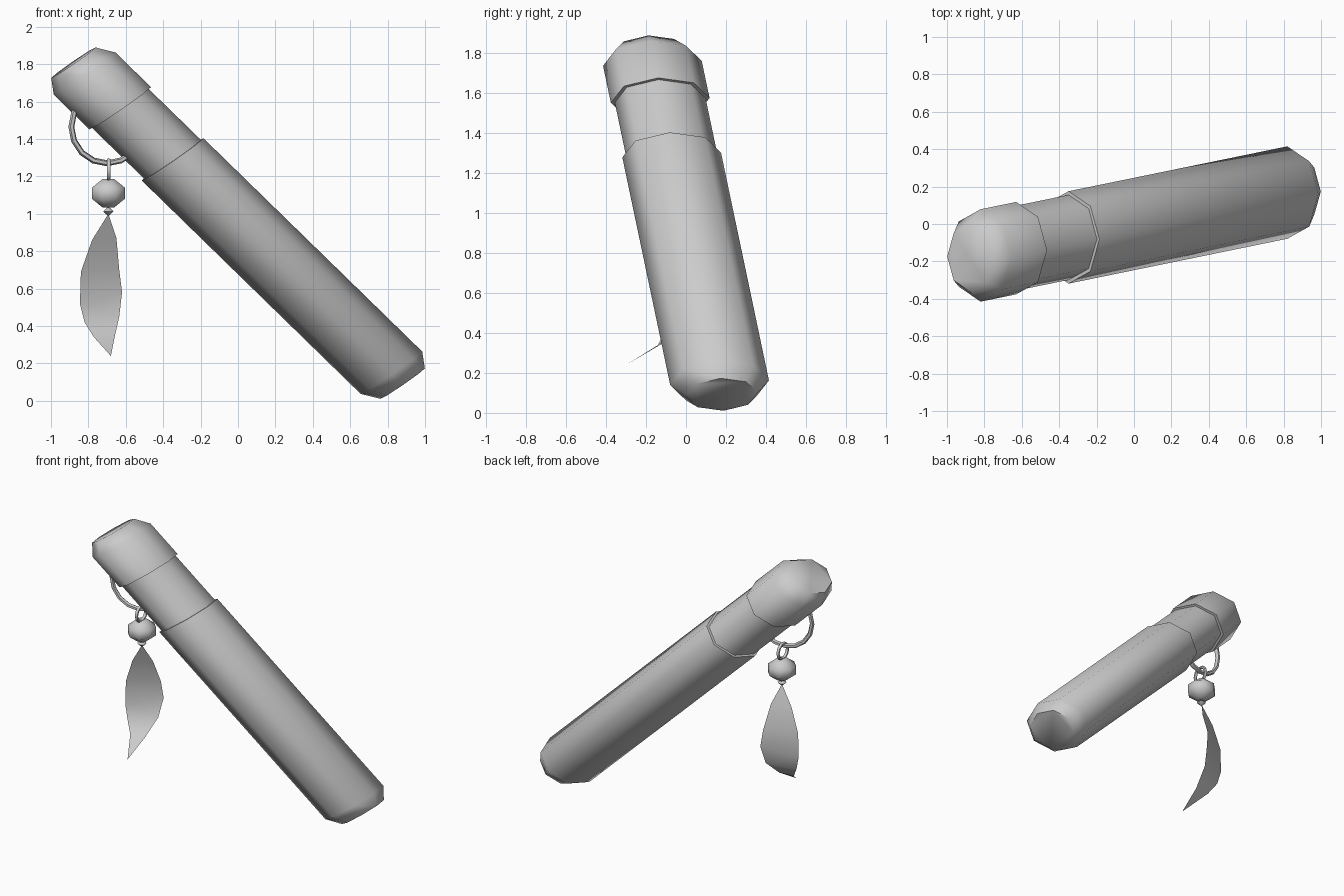
import bpy, bmesh, math
from mathutils import Vector, Matrix

cube = bpy.data.objects.get("Cube")
if cube:
    bpy.data.objects.remove(cube, do_unlink=True)

# One plain grey for everything
grey = bpy.data.materials.new("plain grey")
grey.use_nodes = True
colour = (0.6, 0.6, 0.6, 1)
grey.diffuse_color = colour
grey.node_tree.nodes["Principled BSDF"].inputs["Base Color"].default_value = colour


def finish(name, bm, closed=True):
    if closed:
        bmesh.ops.recalc_face_normals(bm, faces=bm.faces)
    mesh = bpy.data.meshes.new(name)
    bm.to_mesh(mesh)
    bm.free()
    mesh.materials.append(grey)
    ob = bpy.data.objects.new(name, mesh)
    bpy.context.collection.objects.link(ob)
    bpy.ops.object.select_all(action="DESELECT")
    bpy.context.view_layer.objects.active = ob
    ob.select_set(True)
    bpy.ops.object.shade_smooth_by_angle(angle=math.radians(60))
    return ob


def loft(name, rings, across, side, count=8, turn=0.0):
    """Skin (centre, scale) rings spanned by two half-axis vectors."""
    bm = bmesh.new()
    loops = []
    for centre, scale in rings:
        loop = []
        for i in range(count):
            a = math.tau * i / count + turn
            loop.append(bm.verts.new(
                centre + (across * math.cos(a) + side * math.sin(a)) * scale))
        loops.append(loop)
    for lo, hi in zip(loops, loops[1:]):
        for i in range(count):
            j = (i + 1) % count
            bm.faces.new((lo[i], lo[j], hi[j], hi[i]))
    bm.faces.new(loops[0])
    bm.faces.new(loops[-1])
    return finish(name, bm)


def torus(name, centre, axis_a, axis_b, radius, thick, count, sides=6):
    bm = bmesh.new()
    normal = axis_a.cross(axis_b)
    loops = []
    for i in range(count):
        a = math.tau * i / count
        out = axis_a * math.cos(a) + axis_b * math.sin(a)
        loops.append([bm.verts.new(
            centre + out * (radius + thick * math.cos(math.tau * k / sides))
            + normal * thick * math.sin(math.tau * k / sides)) for k in range(sides)])
    for i in range(count):
        p, q = loops[i], loops[(i + 1) % count]
        for k in range(sides):
            m = (k + 1) % sides
            bm.faces.new((p[k], p[m], q[m], q[k]))
    return finish(name, bm)


# Slanted octagonal stick: body, neck and cap share one spine
across = Vector((0.165, -0.01, 0.113))
side = Vector((0.0, 0.247, 0.012))


def spine(x):
    return Vector((x, 0.205 * x, 0.95 - 0.975 * x))


loft("body", [(spine(-0.35), 1), (spine(0.82), 1), (spine(0.88), 0.72)], across, side)
loft("neck", [(spine(-0.7), 0.92), (spine(-0.3), 0.92)], across, side)
loft("cap", [(spine(-0.88), 0.72), (spine(-0.82), 1), (spine(-0.63), 1)], across, side)

# Hanging rings
up = Vector((0, 0, 1))
torus("large_ring", Vector((-0.70, -0.14, 1.465)),
      Vector((0.98, 0.2, 0)), up, 0.195, 0.016, 16)
torus("small_ring", Vector((-0.692, -0.125, 1.235)), Vector((0, 1, 0)), up, 0.055, 0.011, 10)

# Beads
X, Y = Vector((1, 0, 0)), Vector((0, 1, 0))


def bead(name, z, profile):
    loft(name, [(Vector((-0.693, -0.115, z + dz)), r) for dz, r in profile],
         X, Y, 8, math.pi / 8)


bead("bead", 1.11, [(-0.075, 0.035), (-0.03, 0.095), (0.03, 0.095), (0.075, 0.035)])
bead("small_bead", 1.013, [(-0.021, 0.006), (0, 0.03), (0.021, 0.006)])

# Feather: a curved sheet from left edge to right edge
rows = [((-0.78, -0.10, 0.86), (-0.65, -0.05, 0.87)),
        ((-0.84, -0.09, 0.69), (-0.635, 0.02, 0.70)),
        ((-0.845, -0.09, 0.52), (-0.62, 0.03, 0.58)),
        ((-0.82, -0.10, 0.42), (-0.635, -0.01, 0.45)),
        ((-0.77, -0.14, 0.34), (-0.66, -0.13, 0.34))]
bm = bmesh.new()
top = bm.verts.new((-0.693, -0.115, 1.0))
tip = bm.verts.new((-0.68, -0.30, 0.24))
edges = [[bm.verts.new(p) for p in row] for row in rows]
bm.faces.new((top, edges[0][0], edges[0][1]))
for a, b in zip(edges, edges[1:]):
    bm.faces.new((a[0], b[0], b[1], a[1]))
bm.faces.new((edges[-1][0], tip, edges[-1][1]))
finish("feather", bm, closed=False)
